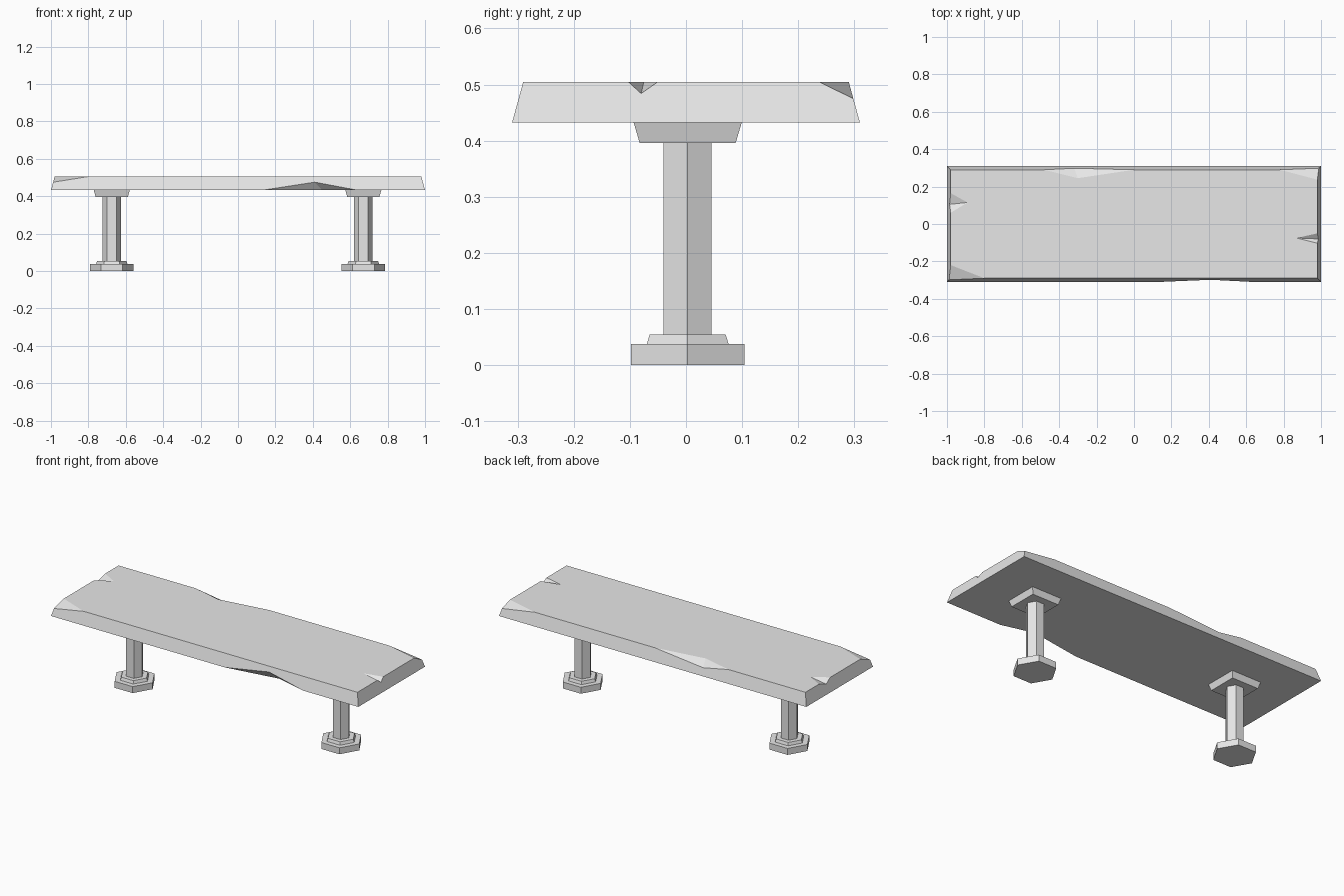
import bpy, bmesh, math
from mathutils import Vector

cube = bpy.data.objects.get("Cube")
if cube:
    bpy.data.objects.remove(cube, do_unlink=True)

COLOR = (0.8, 0.8, 0.8, 1)
stone = bpy.data.materials.new("grey_stone")
stone.use_nodes = True
stone.diffuse_color = COLOR
stone.node_tree.nodes["Principled BSDF"].inputs["Base Color"].default_value = COLOR


def make_object(name, bm):
    bmesh.ops.recalc_face_normals(bm, faces=bm.faces)
    mesh = bpy.data.meshes.new(name)
    bm.to_mesh(mesh)
    bm.free()
    mesh.materials.append(stone)
    obj = bpy.data.objects.new(name, mesh)
    bpy.context.collection.objects.link(obj)
    return obj


def add_prism(bm, sides, r_low, r_high, z_low, z_high, x=0, y=0, turn=0):
    """Straight or tapered prism standing between two heights."""
    rings = []
    for r, z in ((r_low, z_low), (r_high, z_high)):
        angles = [turn + math.tau * i / sides for i in range(sides)]
        rings.append([bm.verts.new((x + r * math.cos(a), y + r * math.sin(a), z))
                      for a in angles])
    low, high = rings
    bm.faces.new(low)
    bm.faces.new(high)
    for i in range(sides):
        j = (i + 1) % sides
        bm.faces.new((low[i], low[j], high[j], high[i]))


def add_chip(bm, inner, outer):
    """Tetrahedron grown about its inner points, so it pokes out of the slab."""
    inner = [Vector(p) for p in inner]
    centre = sum(inner, Vector()) / len(inner)
    verts = [bm.verts.new(centre + (Vector(p) - centre) * 1.4)
             for p in inner + list(outer)]
    bmesh.ops.convex_hull(bm, input=verts)


# Bench top with sloping sides
BOTTOM, TOP = 0.432, 0.505
bm = bmesh.new()
corners = [(-1, -1), (1, -1), (1, 1), (-1, 1)]
low = [bm.verts.new((sx, 0.31 * sy, BOTTOM)) for sx, sy in corners]
high = [bm.verts.new((0.98 * sx, 0.29 * sy, TOP)) for sx, sy in corners]
bmesh.ops.convex_hull(bm, input=low + high)
bmesh.ops.dissolve_limit(bm, angle_limit=0.01, verts=bm.verts, edges=bm.edges)
bench_top = make_object("bench_top", bm)

# Broken chips along the edges
bm = bmesh.new()
# front and back corners
add_chip(bm, [(-0.8, -0.29, TOP), (-0.98, -0.22, TOP), (-0.988, -0.298, 0.475)],
         [(-0.98, -0.29, TOP)])
add_chip(bm, [(0.78, 0.29, TOP), (0.98, 0.237, TOP), (0.988, 0.298, 0.475)],
         [(0.98, 0.29, TOP)])
# long back edge
add_chip(bm, [(-0.3, 0.245, TOP), (-0.32, 0.298, 0.476)],
         [(-0.48, 0.29, TOP), (0, 0.29, TOP)])
# notches in the two ends
add_chip(bm, [(-0.89, 0.115, TOP), (-0.986, 0.105, 0.484)],
         [(-0.98, 0.165, TOP), (-0.98, 0.06, TOP)])
add_chip(bm, [(0.87, -0.075, TOP), (0.986, -0.08, 0.484)],
         [(0.98, -0.05, TOP), (0.98, -0.103, TOP)])
# lower front edge
add_chip(bm, [(0.45, -0.26, BOTTOM), (0.41, -0.298, 0.475)],
         [(0.13, -0.31, BOTTOM), (0.64, -0.31, BOTTOM)])
cutter = make_object("chip_cutter", bm)
cutter.hide_render = True

# Cut the chips and keep the result as plain mesh
cut = bench_top.modifiers.new("chips", "BOOLEAN")
cut.operation = "DIFFERENCE"
cut.solver = "EXACT"
cut.object = cutter
graph = bpy.context.evaluated_depsgraph_get()
chipped = bpy.data.meshes.new_from_object(bench_top.evaluated_get(graph))
bench_top.modifiers.clear()
bench_top.data = chipped
bpy.data.objects.remove(cutter, do_unlink=True)

# Two pedestals: hexagonal foot, collar and column with a square cap
for side, x in (("right", -0.675), ("left", 0.67)):
    parts = (
        ("foot", 6, 0.117, 0.117, 0, 0.038, 0),
        ("collar", 6, 0.084, 0.078, 0.038, 0.055, 0),
        ("column", 6, 0.0493, 0.0493, 0.055, 0.396, 0),
        ("cap", 4, 0.121, 0.136, 0.396, BOTTOM, math.pi / 4),
    )
    for part, sides, r_low, r_high, z_low, z_high, turn in parts:
        bm = bmesh.new()
        add_prism(bm, sides, r_low, r_high, z_low, z_high, x, 0.003, turn)
        make_object(f"{side}_{part}", bm)
